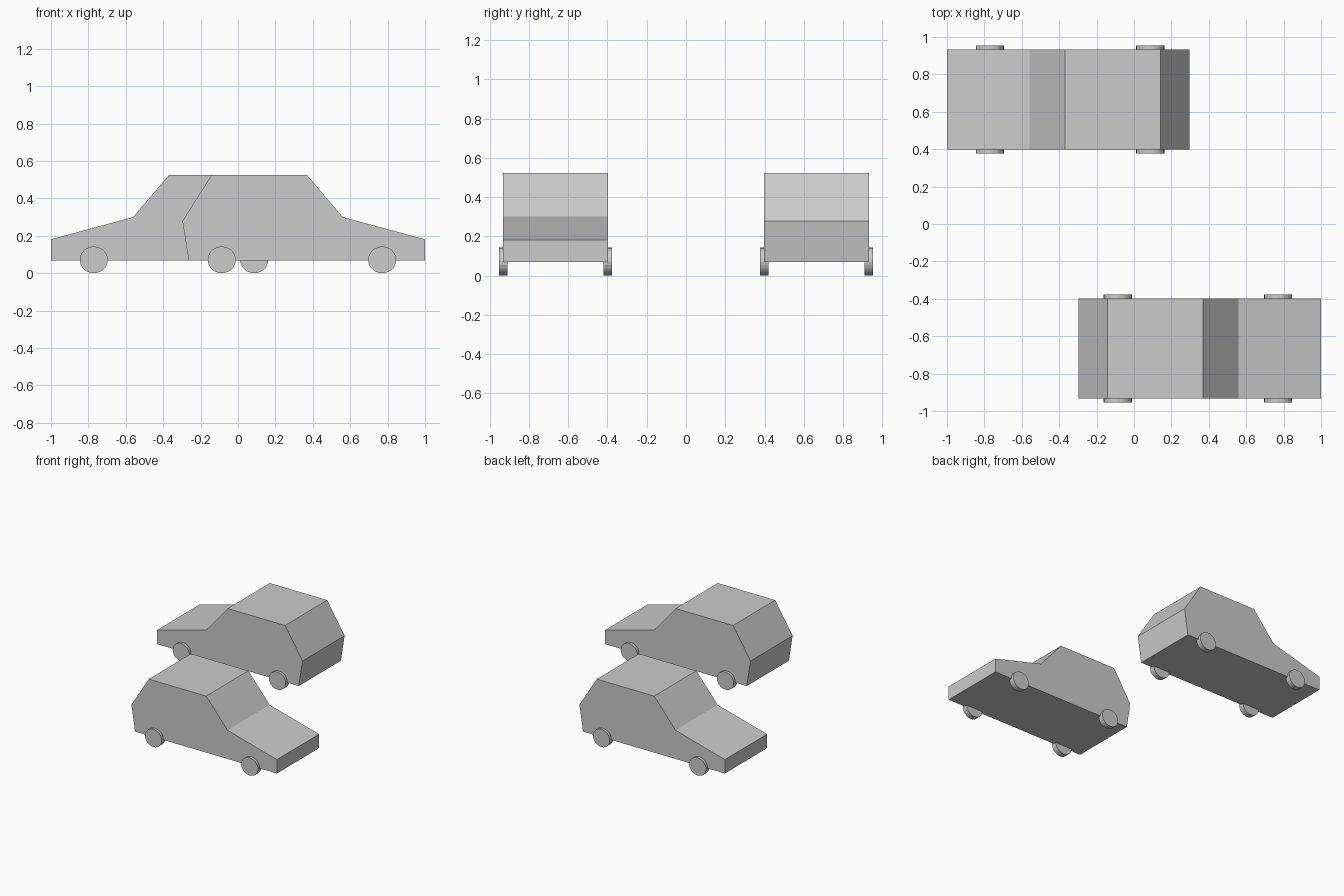
import bpy, bmesh
from math import pi
from mathutils import Matrix

cube = bpy.data.objects.get("Cube")
if cube:
    bpy.data.objects.remove(cube)

# One plain grey for everything
grey = bpy.data.materials.new("plain grey")
grey.use_nodes = True
colour = (0.6, 0.6, 0.6, 1)
grey.diffuse_color = colour
grey.node_tree.nodes["Principled BSDF"].inputs["Base Color"].default_value = colour

LANE = -0.665        # centre line of the first car
HALF_WIDTH = 0.268
PROFILE = [(-0.264, 0.069), (1, 0.069), (1, 0.181), (0.56, 0.30),
           (0.37, 0.524), (-0.142, 0.524), (-0.297, 0.279)]


def add_object(name, bm, turn):
    bmesh.ops.transform(bm, matrix=turn, verts=bm.verts)
    bmesh.ops.recalc_face_normals(bm, faces=bm.faces)
    mesh = bpy.data.meshes.new(name)
    bm.to_mesh(mesh)
    bm.free()
    mesh.materials.append(grey)
    obj = bpy.data.objects.new(name, mesh)
    bpy.context.collection.objects.link(obj)


def body(name, turn):
    # Side profile extruded across the width
    bm = bmesh.new()
    side = bm.faces.new([bm.verts.new((x, LANE - HALF_WIDTH, z)) for x, z in PROFILE])
    swept = bmesh.ops.extrude_face_region(bm, geom=[side], use_keep_orig=True)
    moved = [v for v in swept["geom"] if isinstance(v, bmesh.types.BMVert)]
    bmesh.ops.translate(bm, verts=moved, vec=(0, 2 * HALF_WIDTH, 0))
    add_object(name, bm, turn)


def wheel(name, x, side, turn):
    # Thin disc, half sunk into the body side
    bm = bmesh.new()
    place = (Matrix.Translation((x, LANE + side * 0.267, 0.0715))
             @ Matrix.Diagonal((0.075, 1, 0.0715, 1))
             @ Matrix.Rotation(pi / 2, 4, "X"))
    bmesh.ops.create_cone(bm, cap_ends=True, segments=24, radius1=1,
                          radius2=1, depth=0.043, matrix=place)
    add_object(name, bm, turn)


# Two identical cars, the second turned half way round the middle
for car, angle in (("near_car", 0), ("far_car", pi)):
    turn = Matrix.Rotation(angle, 4, "Z")
    body(car + "_body", turn)
    for end, x in (("rear", -0.087), ("front", 0.771)):
        for hand, side in (("right", -1), ("left", 1)):
            wheel(f"{car}_{end}_{hand}_wheel", x, side, turn)
